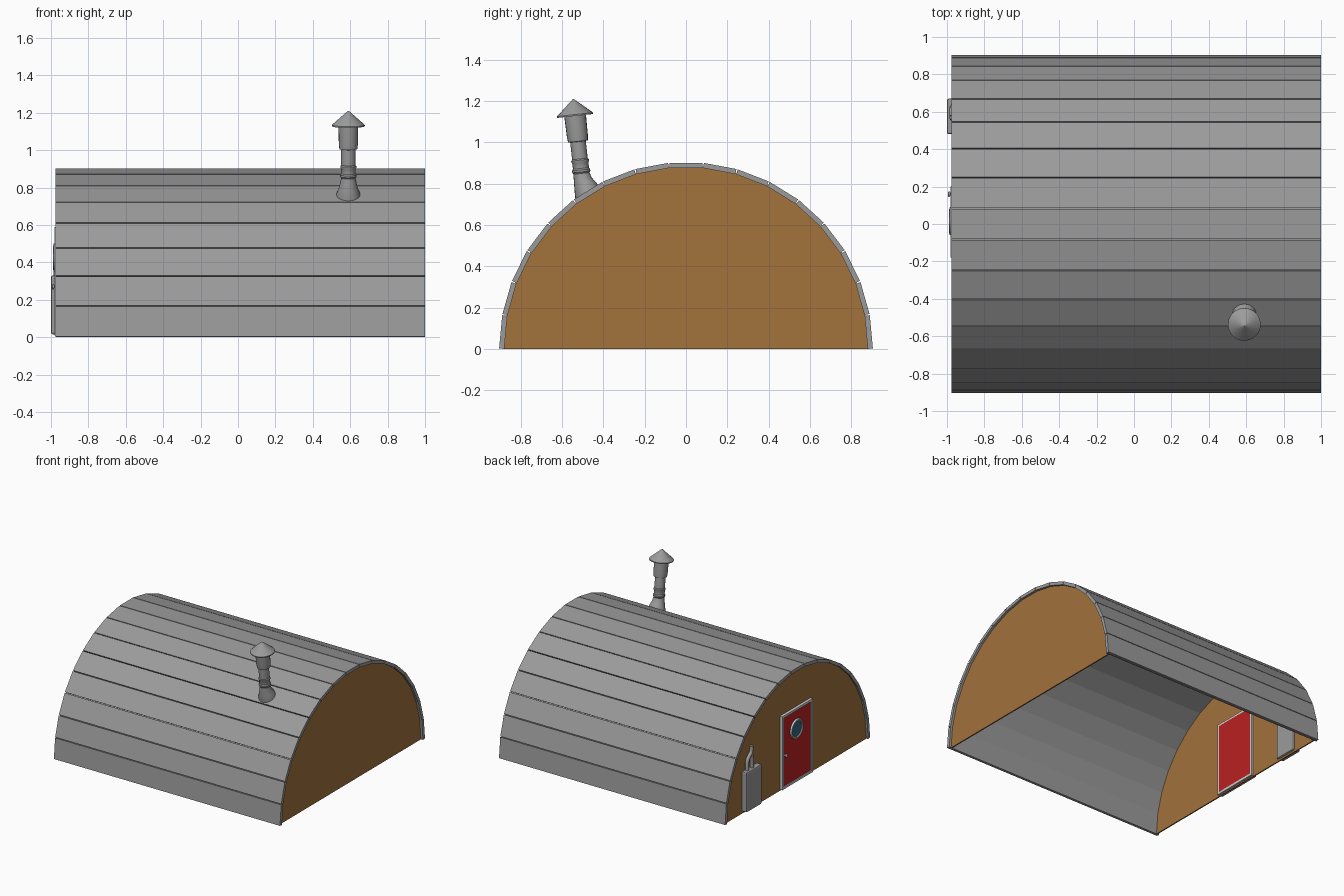
import bpy, bmesh
from math import sin, cos, pi, radians
from mathutils import Vector

if "Cube" in bpy.data.objects:
    bpy.data.objects.remove(bpy.data.objects["Cube"])

N = 17             # roof facets
X0, X1 = -0.975, 1.0


def material(name, rgb):
    m = bpy.data.materials.new(name)
    m.diffuse_color = (*rgb, 1)
    m.use_nodes = True
    m.node_tree.nodes["Principled BSDF"].inputs["Base Color"].default_value = m.diffuse_color
    return m


BROWN = material("brown_wall", (0.36, 0.17, 0.045))
RED = material("red_paint", (0.50, 0.015, 0.015))
WHITE = material("white_trim", (0.8, 0.8, 0.8))
GLASS = material("blue_glass", (0.03, 0.14, 0.22))
METAL = material("roof_metal", (0.33, 0.33, 0.33))


def make(name, bm, mat=None, smooth=False):
    bmesh.ops.recalc_face_normals(bm, faces=bm.faces)
    me = bpy.data.meshes.new(name)
    bm.to_mesh(me)
    bm.free()
    ob = bpy.data.objects.new(name, me)
    bpy.context.collection.objects.link(ob)
    if mat:
        me.materials.append(mat)
    if smooth:
        bpy.ops.object.select_all(action='DESELECT')
        ob.select_set(True)
        bpy.context.view_layer.objects.active = ob
        bpy.ops.object.shade_smooth_by_angle(angle=radians(35))
    return ob


def prism(bm, yz, xa, xb):
    """Extrude a y-z outline along x."""
    f = bm.faces.new([bm.verts.new((xa, y, z)) for y, z in yz])
    r = bmesh.ops.extrude_face_region(bm, geom=[f])
    vs = [v for v in r["geom"] if isinstance(v, bmesh.types.BMVert)]
    bmesh.ops.translate(bm, verts=vs, vec=(xb - xa, 0, 0))


def box(bm, xa, xb, ya, yb, za, zb):
    prism(bm, [(ya, za), (yb, za), (yb, zb), (ya, zb)], xa, xb)


def loft(bm, rings):
    """Skin a list of vertex-position rings, capping both ends."""
    rows = [[bm.verts.new(p) for p in ring] for ring in rings]
    for a, b in zip(rows, rows[1:]):
        for i in range(len(a)):
            j = (i + 1) % len(a)
            bm.faces.new((a[i], a[j], b[j], b[i]))
    bm.faces.new(rows[0])
    bm.faces.new(rows[-1])


def arc(r):
    return [(r * cos(pi * i / N), r * sin(pi * i / N)) for i in range(N + 1)]


# roof: inner lining plus separate panels with fine gaps
inner, mid, outer = arc(0.88), arc(0.888), arc(0.905)
bm = bmesh.new()
prism(bm, inner + mid[::-1], X0, X1)
make("roof_lining", bm, METAL)

bm = bmesh.new()
for i in range(N):
    def edge(pts, t):
        return tuple(Vector(pts[i]).lerp(Vector(pts[i + 1]), t))
    t = 0.018
    prism(bm, [edge(mid, t), edge(mid, 1 - t), edge(outer, 1 - t), edge(outer, t)], X0, X1)
make("roof_panels", bm, METAL)

# end walls
for name, xa, xb in (("door_end_wall", -0.96, -0.95), ("blank_end_wall", 0.972, 0.982)):
    bm = bmesh.new()
    prism(bm, inner, xa, xb)
    make(name, bm, BROWN)

# door and its frame
bm = bmesh.new()
box(bm, -0.974, -0.937, -0.165, 0.185, 0.025, 0.575)
make("door", bm, RED)

bm = bmesh.new()
ya, yb, za, zb, w = -0.18, 0.20, 0.01, 0.59, 0.018
box(bm, -0.982, -0.937, ya, ya + w, za, zb)
box(bm, -0.982, -0.937, yb - w, yb, za, zb)
box(bm, -0.982, -0.937, ya + w, yb - w, za, za + w)
box(bm, -0.982, -0.937, ya + w, yb - w, zb - w, zb)
make("door_frame", bm, WHITE)


# porthole: lathed rim and glass disc, axis along x
def disc_ring(x, r, cy, cz, n=24):
    return [(x, cy + r * cos(2 * pi * i / n), cz + r * sin(2 * pi * i / n)) for i in range(n)]


WY, WZ = 0.015, 0.425
bm = bmesh.new()
loft(bm, [disc_ring(x, r, WY, WZ) for x, r in
          ((-0.97, 0.06), (-0.984, 0.06), (-0.988, 0.065), (-0.986, 0.074), (-0.97, 0.078))])
bm.faces.ensure_lookup_table()
bmesh.ops.delete(bm, geom=bm.faces[-2:], context='FACES_ONLY')
make("window_rim", bm, WHITE, True)
bm = bmesh.new()
loft(bm, [disc_ring(x, 0.062, WY, WZ) for x in (-0.97, -0.979)])
make("window_glass", bm, GLASS)

# door knob
bm = bmesh.new()
loft(bm, [disc_ring(x, r, 0.16, 0.27, 12) for x, r in
          ((-0.97, 0.007), (-0.982, 0.007), (-0.985, 0.014), (-0.991, 0.015), (-0.995, 0.009))])
make("door_knob", bm, WHITE, True)

# utility box with rounded edges
bm = bmesh.new()
box(bm, -1.0, -0.935, 0.48, 0.67, 0.015, 0.33)
ob = make("utility_box", bm, METAL)
bev = ob.modifiers.new("round", 'BEVEL')
bev.width, bev.segments = 0.01, 2


# bent pipes above the box
def pipe(name, pts, r):
    cu = bpy.data.curves.new(name, 'CURVE')
    cu.dimensions = '3D'
    cu.bevel_depth, cu.bevel_resolution, cu.use_fill_caps = r, 3, True
    sp = cu.splines.new('POLY')
    sp.points.add(len(pts) - 1)
    for p, (x, y, z) in zip(sp.points, pts):
        p.co = (x, y, z, 1)
    cu.materials.append(METAL)
    ob = bpy.data.objects.new(name, cu)
    bpy.context.collection.objects.link(ob)


px = -0.972
pipe("box_pipe", [(px, 0.625, 0.32), (px, 0.625, 0.39), (px, 0.617, 0.413),
                  (px, 0.597, 0.432), (px, 0.577, 0.45), (px, 0.57, 0.47), (px, 0.57, 0.50)], 0.014)
pipe("box_pipe_short", [(px, 0.565, 0.32), (px, 0.565, 0.40), (px, 0.572, 0.43), (px, 0.577, 0.45)], 0.014)


# chimney: rings along a leaning axis, the foot turned to match the roof slope
def tilted_ring(y, z, tilt, r, n=20):
    t = radians(tilt)
    return [(0.59 + r * cos(a), y + r * sin(a) * cos(t), z + r * sin(a) * sin(t))
            for a in (2 * pi * i / n for i in range(n))]


def on_axis(z, r):
    return tilted_ring(-0.523 - 0.11 * (z - 1.005), z, 6.3, r)


bm = bmesh.new()
loft(bm, [tilted_ring(-0.478, 0.752, 32, 0.064), tilted_ring(-0.4835, 0.767, 32, 0.063),
          tilted_ring(-0.492, 0.795, 22, 0.052), tilted_ring(-0.50, 0.822, 12, 0.044)] +
     [on_axis(z, r) for z, r in (
         (0.85, 0.039), (0.857, 0.044), (0.867, 0.044), (0.874, 0.039),
         (0.90, 0.039), (0.906, 0.043), (0.914, 0.043), (0.92, 0.038), (1.01, 0.038))])
make("chimney_pipe", bm, METAL, True)

bm = bmesh.new()
loft(bm, [on_axis(z, r) for z, r in ((1.003, 0.036), (1.005, 0.048), (1.03, 0.051), (1.14, 0.053))])
make("chimney_sleeve", bm, METAL, True)

bm = bmesh.new()
loft(bm, [on_axis(z, r) for z, r in ((1.128, 0.088), (1.135, 0.088), (1.205, 0.008), (1.21, 0.002))])
make("chimney_cap", bm, METAL, True)
